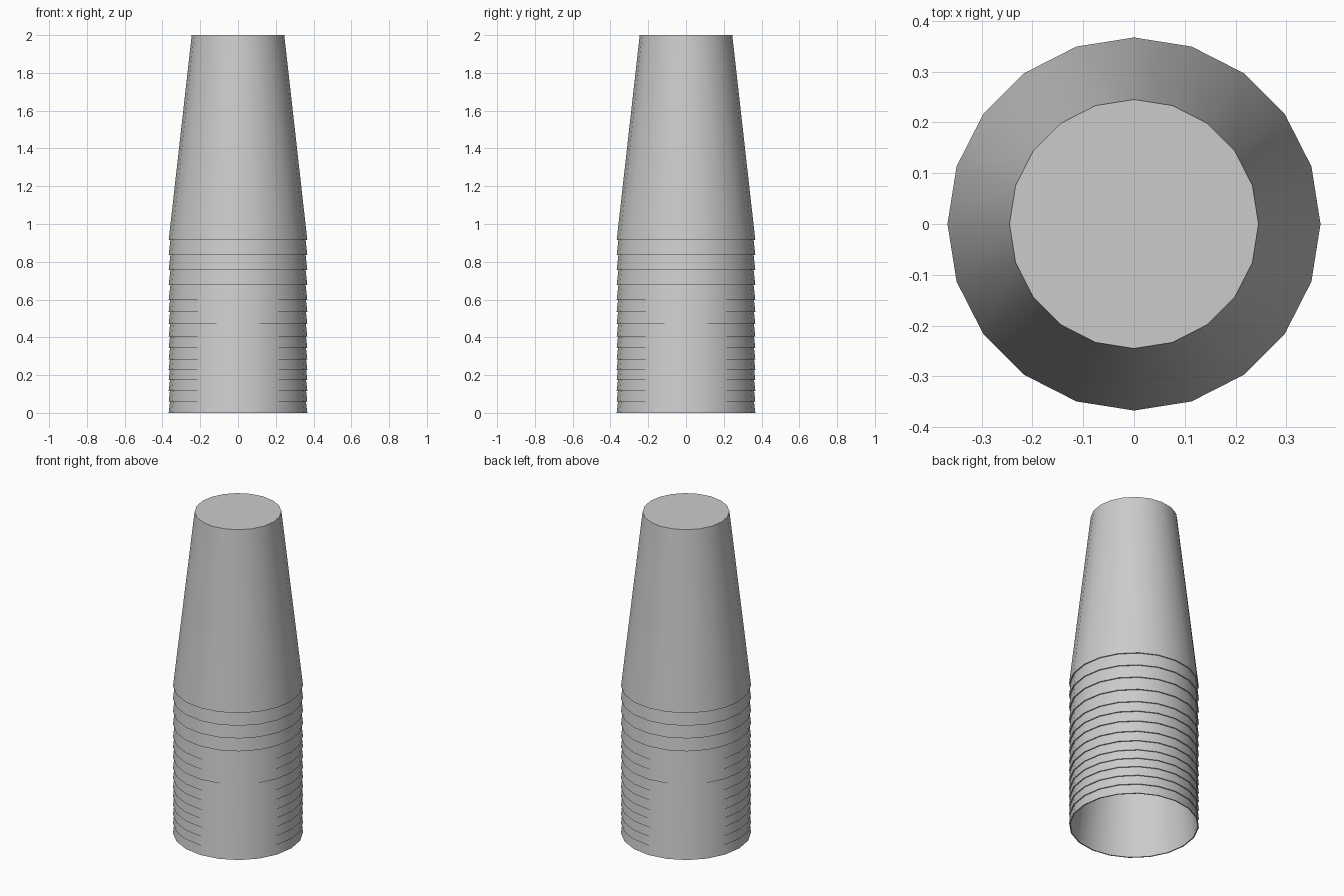
import bpy, bmesh, math

if "Cube" in bpy.data.objects:
    bpy.data.objects.remove(bpy.data.objects["Cube"])

SIDES = 20
HEIGHT = 1.085
R_RIM, R_BASE = 0.367, 0.245
WALL = 0.007

# Rim heights of the nested upside-down cups, bottom to top
RIMS = [0, 0.06, 0.117, 0.174, 0.228, 0.283, 0.343, 0.404,
        0.471, 0.535, 0.598, 0.677, 0.757, 0.836, 0.915]


def cup_mesh():
    bm = bmesh.new()
    # Outer base, outer rim, inner rim, inner base
    profile = [(R_BASE, HEIGHT), (R_RIM, 0), (R_RIM - WALL, 0),
               (R_BASE - WALL, HEIGHT - WALL)]
    rings = []
    for r, z in profile:
        rings.append([bm.verts.new((r * math.cos(2 * math.pi * i / SIDES),
                                    r * math.sin(2 * math.pi * i / SIDES), z))
                      for i in range(SIDES)])
    for a, b in zip(rings, rings[1:]):
        for i in range(SIDES):
            j = (i + 1) % SIDES
            bm.faces.new((a[i], a[j], b[j], b[i]))
    # Closed base, outside and inside
    bm.faces.new(rings[0])
    bm.faces.new(rings[-1])
    bmesh.ops.recalc_face_normals(bm, faces=bm.faces)
    me = bpy.data.meshes.new("cup")
    bm.to_mesh(me)
    bm.free()
    return me


# Stack of cups
mesh = cup_mesh()
for n, z in enumerate(RIMS):
    cup = bpy.data.objects.new(f"cup_{n + 1}", mesh)
    cup.location.z = z
    bpy.context.collection.objects.link(cup)

# Smooth walls with crisp rim and base (mesh is shared)
bpy.ops.object.select_all(action='DESELECT')
cup.select_set(True)
bpy.context.view_layer.objects.active = cup
bpy.ops.object.shade_smooth_by_angle(angle=math.radians(30))
